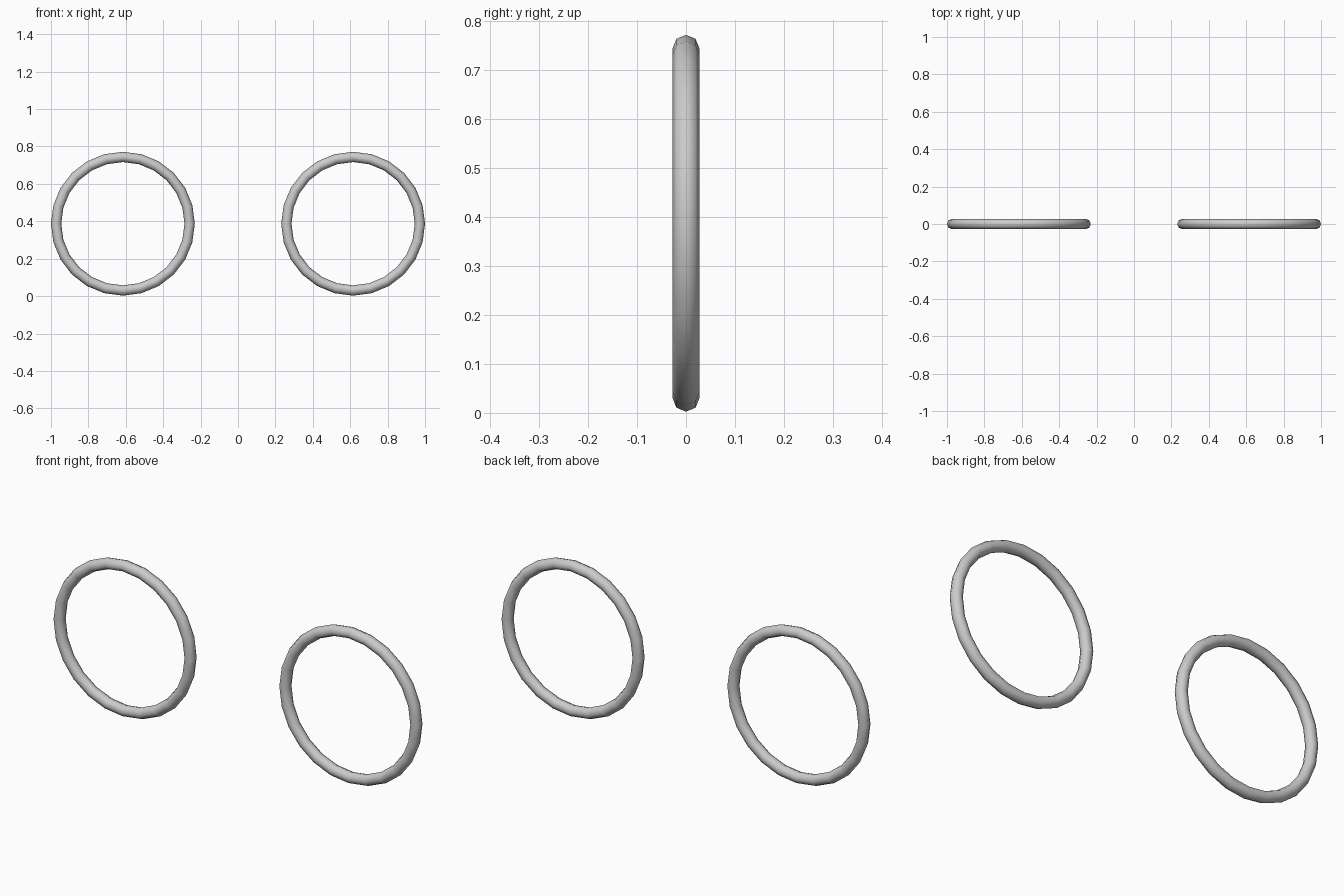
import bpy

if "Cube" in bpy.data.objects:
    bpy.data.objects.remove(bpy.data.objects["Cube"])

MAJOR, MINOR = 0.357, 0.0275
CENTRE_X, CENTRE_Z = 0.6155, 0.387


def add_ring(name, x):
    # Upright hoop with an octagonal tube, facing front
    bpy.ops.mesh.primitive_torus_add(
        major_segments=24, minor_segments=8,
        major_radius=MAJOR, minor_radius=MINOR,
        location=(x, 0, CENTRE_Z), rotation=(1.5707963, 0, 0))
    ring = bpy.context.object
    ring.name = name
    bpy.ops.object.shade_smooth()
    return ring


# Matching pair of hoops, left and right
add_ring("left_ring", -CENTRE_X)
add_ring("right_ring", CENTRE_X)
